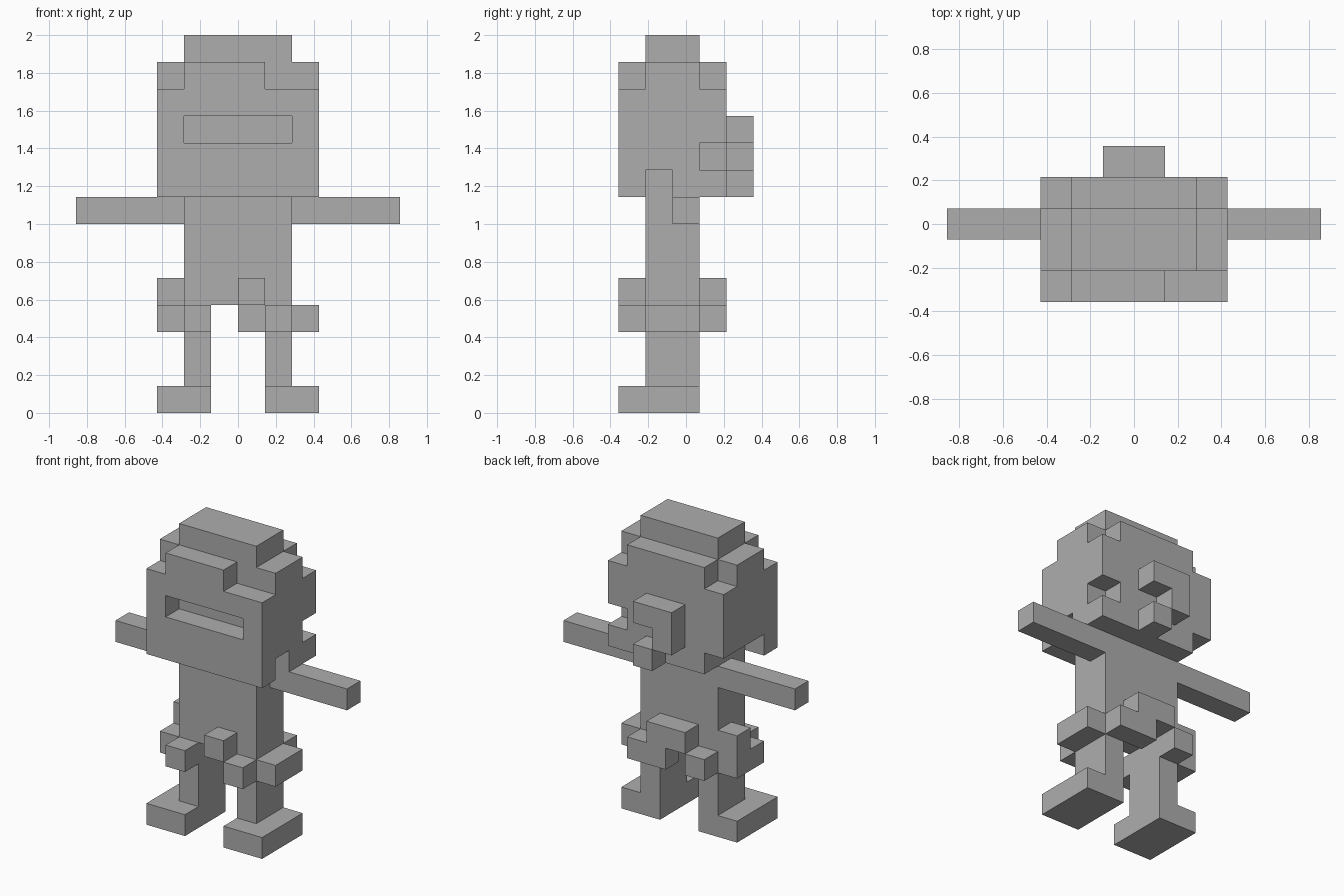
import bpy, bmesh
from itertools import product
from mathutils import Vector

cube = bpy.data.objects.get("Cube")
if cube:
    bpy.data.objects.remove(cube, do_unlink=True)

U = 2 / 14          # edge of one block
DEPTH_MID = 2.5     # block rows are counted from the front

grey = bpy.data.materials.new("plain grey")
grey.use_nodes = True
COLOUR = (0.42, 0.42, 0.42, 1)
grey.diffuse_color = COLOUR
grey.node_tree.nodes["Principled BSDF"].inputs["Base Color"].default_value = COLOUR


def cells(boxes):
    """All unit blocks inside boxes given as (low corner, high corner)."""
    return {c for lo, hi in boxes
            for c in product(*(range(a, b) for a, b in zip(lo, hi)))}


def block_part(name, add, cut=()):
    """Closed outer shell of a set of blocks, with flat faces merged."""
    solid = cells(add) - cells(cut)
    bm = bmesh.new()
    verts = {}

    def vert(p):
        if p not in verts:
            verts[p] = bm.verts.new(Vector((p[0], p[1] - DEPTH_MID, p[2])) * U)
        return verts[p]

    for cell in sorted(solid):
        for axis, side in product(range(3), (0, 1)):
            beside = list(cell)
            beside[axis] += 2 * side - 1
            if tuple(beside) in solid:
                continue
            ring = [(0, 0), (1, 0), (1, 1), (0, 1)]
            corners = []
            for s, t in (ring if side else ring[::-1]):
                p = list(cell)
                p[axis] += side
                p[(axis + 1) % 3] += s
                p[(axis + 2) % 3] += t
                corners.append(vert(tuple(p)))
            bm.faces.new(corners)
    bmesh.ops.dissolve_limit(bm, angle_limit=0.01, verts=bm.verts, edges=bm.edges)
    mesh = bpy.data.meshes.new(name)
    bm.to_mesh(mesh)
    bm.free()
    mesh.materials.append(grey)
    obj = bpy.data.objects.new(name, mesh)
    bpy.context.collection.objects.link(obj)
    return obj


def mirrored(box):
    (x0, y0, z0), (x1, y1, z1) = box
    return ((-x1, y0, z0), (-x0, y1, z1))


# Head: stepped crown, face slot, notches in the sides
block_part("head", [
    ((-3, 0, 8), (3, 4, 12)),
    ((-3, 1, 12), (3, 3, 13)),
    ((-2, 3, 12), (2, 4, 13)),
    ((-2, 0, 12), (1, 1, 13)),
    ((-2, 1, 13), (2, 3, 14)),
], cut=[
    ((-2, 0, 10), (2, 1, 11)),
    ((2, 1, 8), (3, 2, 9)),
    ((2, 3, 9), (3, 4, 10)),
    ((-3, 1, 8), (-2, 4, 9)),
])

# Knot on the back of the head
block_part("head_knot", [
    ((-1, 4, 9), (0, 5, 11)),
    ((0, 4, 10), (1, 5, 11)),
    ((0, 4, 8), (1, 5, 9)),
])

block_part("torso", [((-2, 1, 4), (2, 3, 8))])

# Paired limbs
limbs = {
    "arm": ((2, 2, 7), (6, 3, 8)),
    "leg": ((1, 1, 1), (2, 3, 4)),
    "foot": ((1, 0, 0), (3, 3, 1)),
}
for limb, box in limbs.items():
    block_part("left_" + limb, [box])
    block_part("right_" + limb, [mirrored(box)])

# Ragged skirt around the hips
block_part("skirt_front", [
    ((-2, 0, 3), (-1, 1, 4)),
    ((0, 0, 4), (1, 1, 5)),
    ((1, 0, 3), (2, 1, 4)),
])
block_part("skirt_back", [
    ((-1, 3, 4), (1, 4, 5)),
    ((0, 3, 3), (2, 4, 4)),
    ((-2, 3, 3), (-1, 4, 4)),
])
block_part("skirt_left", [((2, 1, 3), (3, 3, 4))])
block_part("skirt_right", [
    ((-3, 1, 3), (-2, 3, 4)),
    ((-3, 2, 4), (-2, 3, 5)),
])
